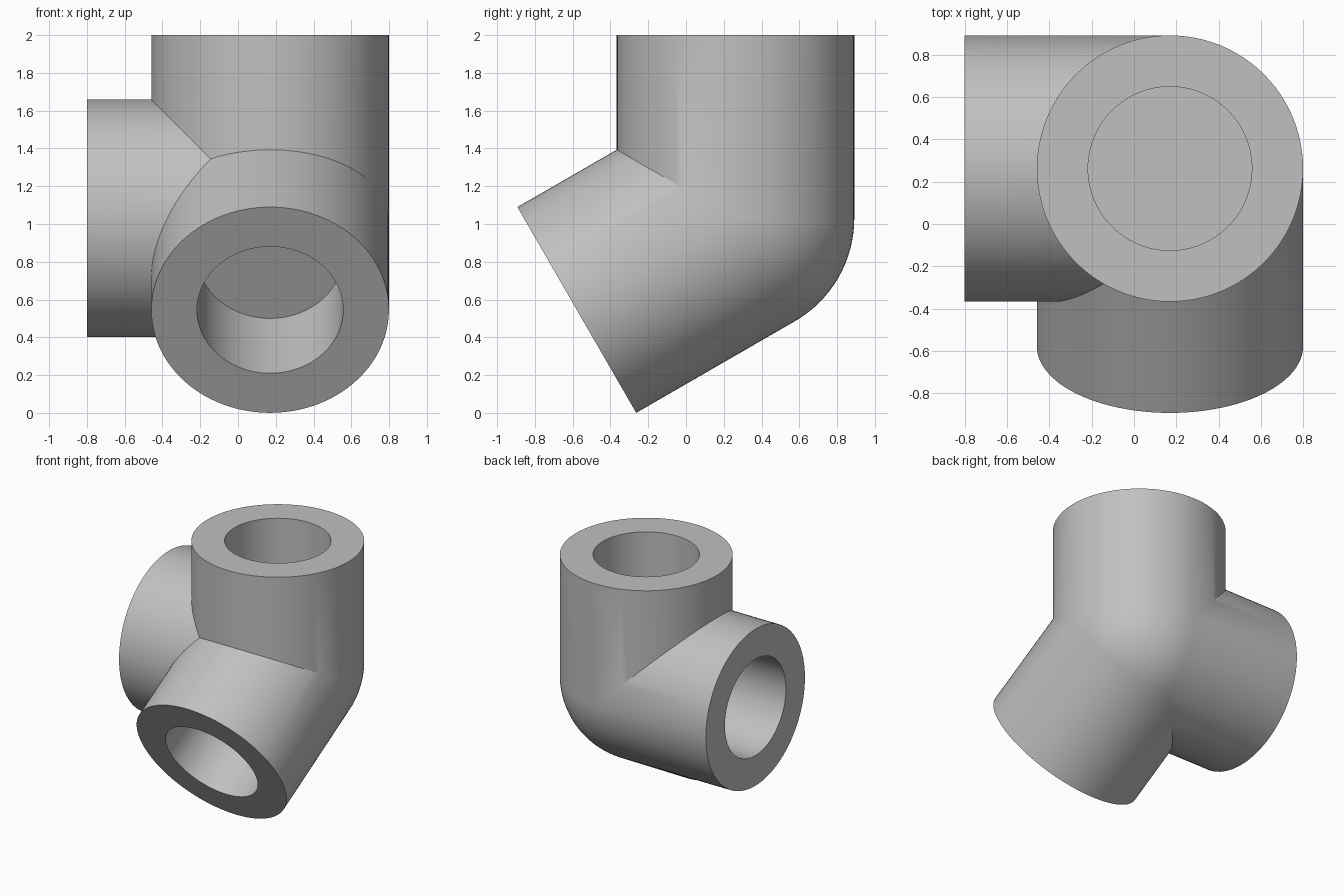
import bpy, bmesh, math
from mathutils import Vector, Matrix

if "Cube" in bpy.data.objects:
    bpy.data.objects.remove(bpy.data.objects["Cube"], do_unlink=True)

R, BORE, LENGTH, FLOOR = 0.629, 0.387, 0.97, 0.389
STEPS = 96
CENTRE = Vector((0.17, 0.262, 1.03))
SLOPE = math.radians(30)

# Each arm: axis direction and a direction square to it
X, Y, Z = Vector((1, 0, 0)), Vector((0, 1, 0)), Vector((0, 0, 1))
DOWN_FRONT = Vector((0, -math.cos(SLOPE), -math.sin(SLOPE)))
ARMS = [(Z, X), (-X, Y), (DOWN_FRONT, X)]


def lathe(bm, points, axis, angle, steps):
    """Spin a chain of points round an axis through the origin."""
    verts = [bm.verts.new(p) for p in points]
    edges = [bm.edges.new(pair) for pair in zip(verts, verts[1:])]
    bmesh.ops.spin(bm, geom=verts + edges, cent=(0, 0, 0), axis=axis,
                   angle=angle, steps=steps, use_merge=False)
    bmesh.ops.remove_doubles(bm, verts=bm.verts[:], dist=1e-5)


def add_arm(bm, axis, side):
    """Socket with a blind bore, mitred against the other arms."""
    arm = bmesh.new()
    profile = [(0, FLOOR), (BORE, FLOOR), (BORE, LENGTH), (R, LENGTH), (R, 0)]
    lathe(arm, [side * r + axis * t for r, t in profile], axis, math.tau, STEPS)
    for other, _ in ARMS:
        if other != axis:
            bmesh.ops.bisect_plane(
                arm, geom=arm.verts[:] + arm.edges[:] + arm.faces[:], dist=1e-5,
                plane_co=(0, 0, 0), plane_no=axis - other, clear_inner=True)
    part = bpy.data.meshes.new("arm_part")
    arm.to_mesh(part)
    arm.free()
    bm.from_mesh(part)
    bpy.data.meshes.remove(part)


body = bmesh.new()
# Rounded outer corner: a slice of a ball between the arms
quarter = STEPS // 4
arc = [(X * math.sin(a) + Y * math.cos(a)) * R
       for a in (math.pi / 2 * i / quarter for i in range(quarter + 1))]
lathe(body, arc, X, -math.pi / 3, STEPS // 6)

# Three sockets
for axis, side in ARMS:
    add_arm(body, axis, side)

bmesh.ops.remove_doubles(body, verts=body.verts[:], dist=1e-4)
bmesh.ops.recalc_face_normals(body, faces=body.faces[:])
bmesh.ops.transform(body, matrix=Matrix.Translation(CENTRE), verts=body.verts[:])

mesh = bpy.data.meshes.new("three_way_pipe_fitting")
body.to_mesh(mesh)
body.free()
fitting = bpy.data.objects.new("three_way_pipe_fitting", mesh)
bpy.context.collection.objects.link(fitting)

# Plain grey
grey = bpy.data.materials.new("plain_grey")
grey.use_nodes = True
colour = (0.53, 0.53, 0.53, 1)
grey.diffuse_color = colour
grey.node_tree.nodes["Principled BSDF"].inputs["Base Color"].default_value = colour
mesh.materials.append(grey)

bpy.ops.object.select_all(action="DESELECT")
fitting.select_set(True)
bpy.context.view_layer.objects.active = fitting
bpy.ops.object.shade_smooth_by_angle(angle=math.radians(25))
